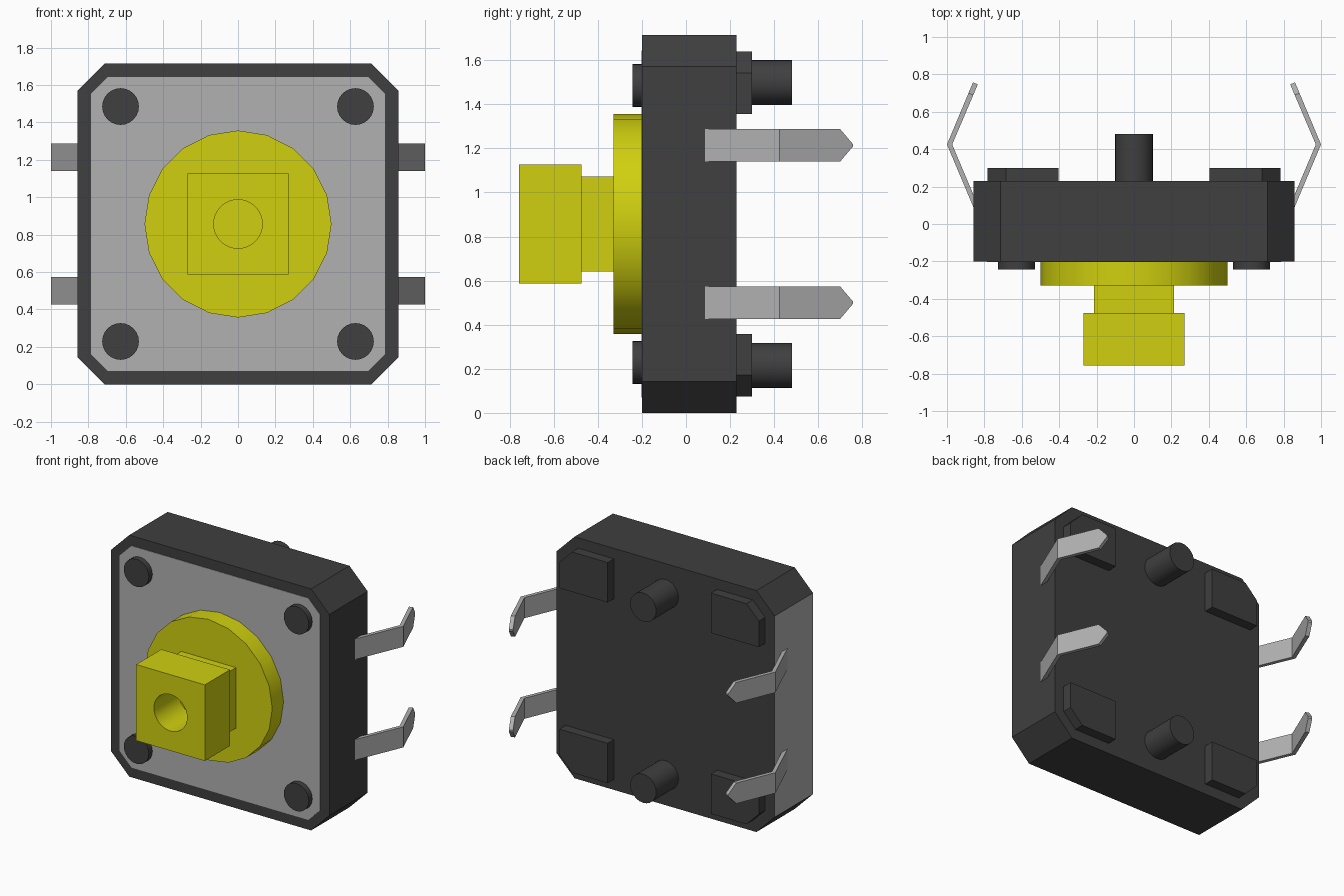
import bpy, bmesh, math

cube = bpy.data.objects.get("Cube")
if cube:
    bpy.data.objects.remove(cube, do_unlink=True)


def material(name, rgb):
    m = bpy.data.materials.new(name)
    m.use_nodes = True
    m.diffuse_color = (*rgb, 1)
    m.node_tree.nodes["Principled BSDF"].inputs["Base Color"].default_value = (*rgb, 1)
    return m


DARK = material("dark plastic", (0.05, 0.05, 0.05))
GREY = material("grey metal", (0.44, 0.44, 0.44))
YELLOW = material("yellow plastic", (0.63, 0.63, 0.005))

MID = 0.857  # height of the body centre


def finish(name, bm, mat, smooth=False):
    bmesh.ops.recalc_face_normals(bm, faces=bm.faces)
    mesh = bpy.data.meshes.new(name)
    bm.to_mesh(mesh)
    bm.free()
    mesh.materials.append(mat)
    ob = bpy.data.objects.new(name, mesh)
    bpy.context.collection.objects.link(ob)
    bpy.ops.object.select_all(action='DESELECT')
    ob.select_set(True)
    bpy.context.view_layer.objects.active = ob
    if smooth:
        bpy.ops.object.shade_smooth_by_angle(angle=math.radians(30))
    return ob


def loft(name, rings, mat, smooth=False):
    """Join equal-length rings of points and cap both ends."""
    bm = bmesh.new()
    rows = [[bm.verts.new(p) for p in ring] for ring in rings]
    n = len(rows[0])
    for a, b in zip(rows, rows[1:]):
        for i in range(n):
            j = (i + 1) % n
            bm.faces.new((a[i], a[j], b[j], b[i]))
    bm.faces.new(rows[0])
    bm.faces.new(rows[-1])
    return finish(name, bm, mat, smooth)


def prism(name, outline, y0, y1, mat, smooth=False):
    """Extrude an (x, z) outline from y0 to y1."""
    return loft(name, [[(x, y, z) for x, z in outline] for y in (y0, y1)], mat, smooth)


def circle(x, z, r, n):
    return [(x + r * math.cos(math.tau * i / n), z + r * math.sin(math.tau * i / n))
            for i in range(n)]


def rect(h):
    return [(-h, MID - h), (h, MID - h), (h, MID + h), (-h, MID + h)]


def chamfered(h, c):
    k = h - c
    return [(x, MID + z) for x, z in
            ((-k, -h), (k, -h), (h, -k), (h, k), (k, h), (-k, h), (-h, k), (-h, -k))]


# Housing, with a metal-coloured face on the -x side
body = prism("housing", chamfered(0.857, 0.143), -0.2, 0.23, DARK)
body.data.materials.append(GREY)
for f in body.data.polygons:
    if f.normal.x < -0.9:
        f.material_index = 1

# Front cover plate
prism("cover_plate", chamfered(0.787, 0.093), -0.203, -0.195, GREY)

# Button: round flange, square neck, square head with a round hole
prism("button_flange", circle(0, MID, 0.5, 20), -0.33, -0.2, YELLOW, True)
prism("button_neck", rect(0.215), -0.475, -0.33, YELLOW)
head = prism("button_head", rect(0.27), -0.757, -0.475, YELLOW)
cutter = prism("hole_cutter", circle(0, MID, 0.13, 32), -0.8, -0.48, YELLOW)
cutter.hide_render = True
cut = head.modifiers.new("hole", 'BOOLEAN')
cut.operation = 'DIFFERENCE'
cut.object = cutter
bpy.context.view_layer.objects.active = head
bpy.ops.object.modifier_apply(modifier=cut.name)
bpy.data.objects.remove(cutter, do_unlink=True)
bpy.ops.object.select_all(action='DESELECT')
head.select_set(True)
bpy.ops.object.shade_smooth_by_angle(angle=math.radians(30))

# Rear locating pegs
for end, s in (("lower", -1), ("upper", 1)):
    prism(end + "_peg", circle(0, MID + s * 0.643, 0.102, 24), 0.22, 0.48, DARK, True)

# Pin sections: y of outer edge, outer x, y of inner edge, inner x, half height
PIN = [(0.086, 0.857, 0.094, 0.832),
       (0.425, 1.0, 0.425, 0.972),
       (0.70, 0.885, 0.69, 0.859),
       (0.757, 0.861, 0.747, 0.835)]
HALF = (0.073, 0.073, 0.073, 0.006)

# Corner rivets, rear corner pads and bent pins
for side, sx in (("left", 1), ("right", -1)):
    for end, sz in (("lower", -1), ("upper", 1)):
        tag = side + "_" + end
        prism(tag + "_rivet", circle(sx * 0.628, MID + sz * 0.628, 0.098, 24),
              -0.243, -0.195, DARK, True)
        pad = ((0.405, 0.5), (0.783, 0.5), (0.783, 0.685), (0.685, 0.783), (0.405, 0.783))
        prism(tag + "_pad", [(sx * x, MID + sz * z) for x, z in pad], 0.22, 0.3, DARK)
        zc = MID + sz * 0.357
        rings = [[(sx * xo, yo, zc - h), (sx * xo, yo, zc + h),
                  (sx * xi, yi, zc + h), (sx * xi, yi, zc - h)]
                 for (yo, xo, yi, xi), h in zip(PIN, HALF)]
        loft(tag + "_pin", rings, GREY)
